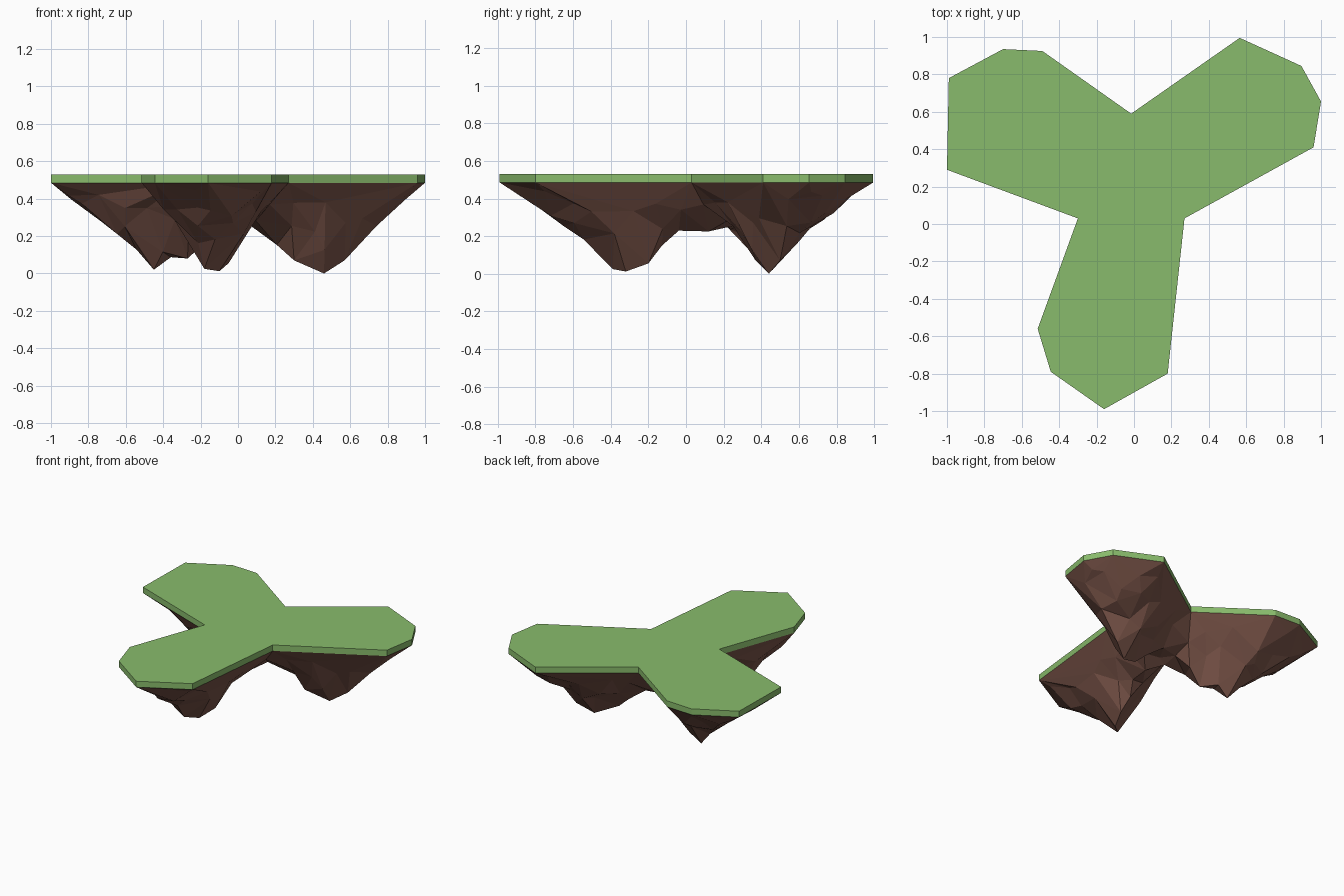
import bpy, bmesh, random
from mathutils import Vector
from mathutils.geometry import delaunay_2d_cdt, intersect_point_line

if "Cube" in bpy.data.objects:
    bpy.data.objects.remove(bpy.data.objects["Cube"])

random.seed(7)
TOP, RIM = 0.53, 0.485

# Three-lobed island outline, counter-clockwise
OUTLINE = [Vector(p) for p in [
    (0.27, 0.03), (0.96, 0.41), (1.0, 0.655), (0.895, 0.845), (0.565, 0.995),
    (-0.015, 0.59), (-0.49, 0.925), (-0.70, 0.935), (-0.99, 0.78), (-1.0, 0.29),
    (-0.30, 0.03), (-0.515, -0.56), (-0.445, -0.79), (-0.16, -0.99), (0.18, -0.80)]]
N = len(OUTLINE)

# Rock peaks hanging under each lobe: x, y, lowest z
PEAKS = [(0.46, 0.44, 0.0), (0.57, 0.50, 0.07), (0.30, 0.37, 0.07),
         (-0.45, 0.46, 0.02), (-0.27, 0.38, 0.08),
         (-0.10, -0.32, 0.012), (-0.18, -0.39, 0.025), (-0.05, -0.20, 0.055)]
HUB = (0.0, 0.12, 0.225)
ROOTS = [(0, 2), (3, 4), (6, 5, 7)]


def material(name, color):
    m = bpy.data.materials.new(name)
    m.diffuse_color = (*color, 1)
    m.use_nodes = True
    m.node_tree.nodes["Principled BSDF"].inputs["Base Color"].default_value = m.diffuse_color
    return m


def add_object(name, bm, mat):
    me = bpy.data.meshes.new(name)
    bm.to_mesh(me)
    bm.free()
    me.materials.append(mat)
    ob = bpy.data.objects.new(name, me)
    bpy.context.collection.objects.link(ob)
    return ob


def edge_distance(p):
    best = 9
    for i in range(N):
        a, b = OUTLINE[i], OUTLINE[(i + 1) % N]
        q, t = intersect_point_line(p, a, b)
        q = a.lerp(b, min(1, max(0, t)))
        best = min(best, (p - q).length)
    return best


def inside(p):
    hit = False
    for i in range(N):
        a, b = OUTLINE[i], OUTLINE[(i + 1) % N]
        if (a.y > p.y) != (b.y > p.y):
            if p.x < a.x + (p.y - a.y) * (b.x - a.x) / (b.y - a.y):
                hit = not hit
    return hit


# Ridge lines through the peaks of each lobe, rising quickly to the hub
ridge = [Vector(HUB)] + [Vector(p) for k, p in enumerate(PEAKS) if k != 1]
for lobe in ROOTS:
    chain = [Vector(PEAKS[i]) for i in lobe] + [Vector(HUB)]
    for a, b in zip(chain, chain[1:]):
        for t in (0.25, 0.5, 0.75):
            k = a.lerp(b, t)
            if b == chain[-1]:
                k.z = a.z + (b.z - a.z) * min(1, t * 1.9)
            ridge.append(k)


def rock_depth(p):
    d = edge_distance(p)
    return max((RIM - k.z) * (d / (d + (p - k.xy).length + 1e-6)) for k in ridge)


# Grass slab
bm = bmesh.new()
face = bm.faces.new([bm.verts.new((p.x, p.y, RIM)) for p in OUTLINE])
ext = bmesh.ops.extrude_face_region(bm, geom=[face], use_keep_orig=True)
for v in ext["geom"]:
    if isinstance(v, bmesh.types.BMVert):
        v.co.z = TOP
bmesh.ops.recalc_face_normals(bm, faces=bm.faces)
add_object("grass_top", bm, material("grass", (0.25, 0.50, 0.15)))

# Rock underside: outline, peaks and jittered inner points, triangulated
pts = [p.copy() for p in OUTLINE]
heights = [RIM] * N
for x, y, z in PEAKS + [HUB]:
    pts.append(Vector((x, y)))
    heights.append(z)
STEP = 0.125
for j in range(-8, 9):
    for i in range(-9, 10):
        p = Vector(((i + 0.5 * (j % 2)) * STEP, j * STEP))
        p += Vector((random.uniform(-1, 1), random.uniform(-1, 1))) * STEP * 0.36
        bump = random.uniform(-0.035, 0.035)
        if not inside(p) or edge_distance(p) < 0.05:
            continue
        if min((p - q).length for q in pts[N:]) < 0.06:
            continue
        pts.append(p)
        depth = rock_depth(p)
        heights.append(max(0.015, RIM - depth - bump * min(1, depth * 5)))

co, _, tris, origin, _, _ = delaunay_2d_cdt(
    pts, [(i, (i + 1) % N) for i in range(N)], [], 1, 1e-5)
bm = bmesh.new()
vs = [bm.verts.new((c.x, c.y, heights[o[0]])) for c, o in zip(co, origin)]
for t in tris:
    f = bm.faces.new([vs[k] for k in t])
    f.normal_update()
    if f.normal.z > 0:
        f.normal_flip()
add_object("rock_underside", bm, material("rock", (0.20, 0.092, 0.068)))
